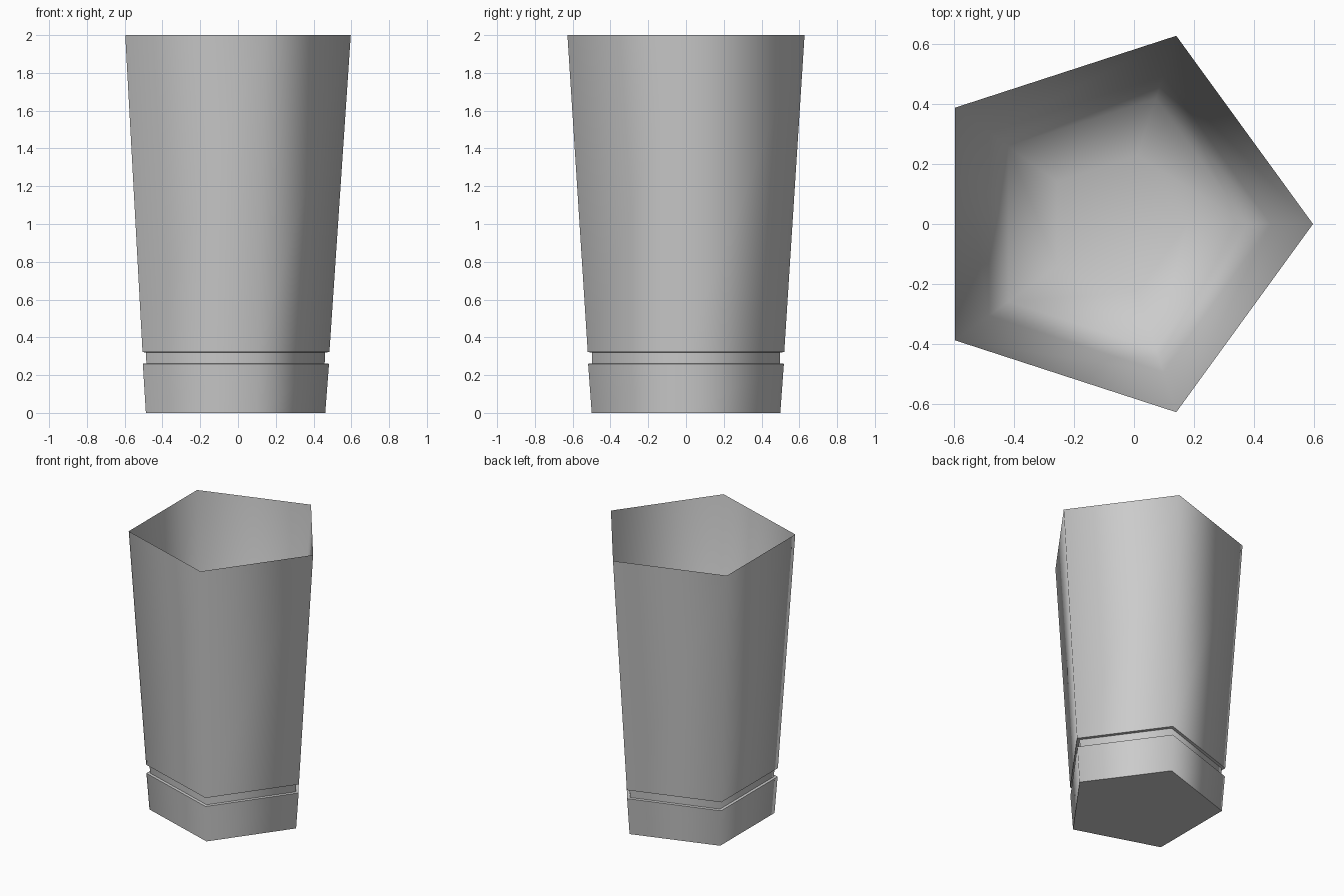
import bpy, bmesh, math

cube = bpy.data.objects.get("Cube")
if cube:
    bpy.data.objects.remove(cube, do_unlink=True)

SIDES = 5
CENTRE_X = -0.063

# Grey material
grey = bpy.data.materials.new("Plain grey")
grey.use_nodes = True
colour = (0.6, 0.6, 0.6, 1)
grey.diffuse_color = colour
grey.node_tree.nodes["Principled BSDF"].inputs["Base Color"].default_value = colour

# Profile (radius, height): base, groove, tapered wall, thin rim, inside wall, rounded floor
profile = [(0.525, 0), (0.545, 0.26), (0.522, 0.262), (0.524, 0.32), (0.547, 0.322),
           (0.66, 2), (0.52, 0.55), (0.44, 0.4), (0.24, 0.33)]


def ring(bm, radius, z):
    angles = [math.tau * i / SIDES for i in range(SIDES)]
    return [bm.verts.new((CENTRE_X + radius * math.cos(a), radius * math.sin(a), z))
            for a in angles]


# Five-sided cup
bm = bmesh.new()
rings = [ring(bm, r, z) for r, z in profile]
for low, high in zip(rings, rings[1:]):
    for i in range(SIDES):
        j = (i + 1) % SIDES
        bm.faces.new((low[i], low[j], high[j], high[i]))

# Underside and inner floor
bm.faces.new(rings[0][::-1])
middle = bm.verts.new((CENTRE_X, 0, 0.32))
for i in range(SIDES):
    bm.faces.new((rings[-1][i], rings[-1][(i + 1) % SIDES], middle))

mesh = bpy.data.meshes.new("cup")
bm.to_mesh(mesh)
bm.free()
mesh.materials.append(grey)
cup = bpy.data.objects.new("cup", mesh)
bpy.context.collection.objects.link(cup)

# Soft corners, crisp base, groove and rim
bpy.ops.object.select_all(action="DESELECT")
cup.select_set(True)
bpy.context.view_layer.objects.active = cup
bpy.ops.object.shade_smooth_by_angle(angle=math.radians(78))
